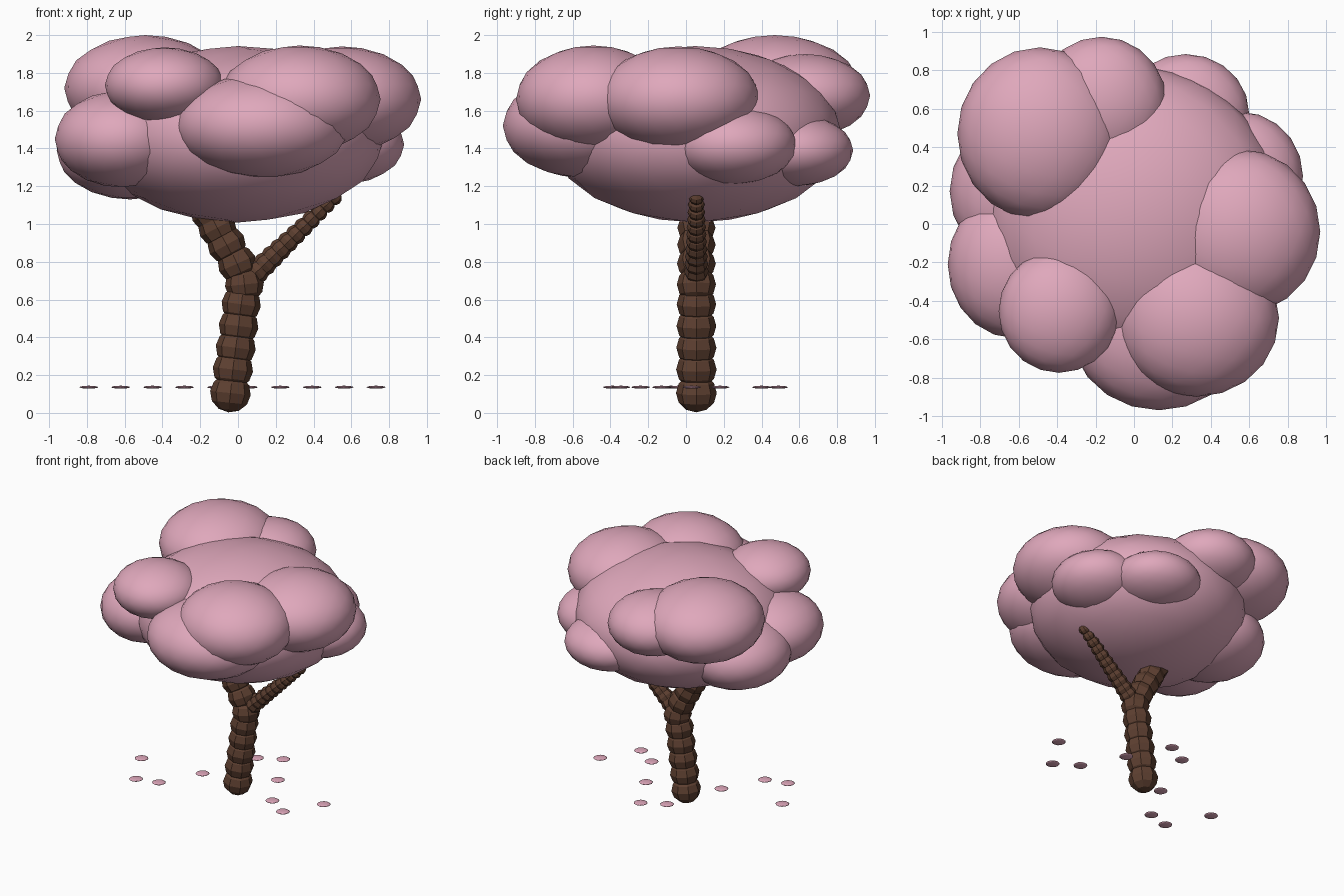
import bpy, bmesh
from mathutils import Vector, Matrix

cube = bpy.data.objects.get("Cube")
if cube:
    bpy.data.objects.remove(cube, do_unlink=True)


def material(name, rgb):
    m = bpy.data.materials.new(name)
    m.use_nodes = True
    m.diffuse_color = (*rgb, 1)
    m.node_tree.nodes["Principled BSDF"].inputs["Base Color"].default_value = (*rgb, 1)
    return m


pink = material("blossom pink", (0.74, 0.39, 0.50))
brown = material("bark brown", (0.11, 0.05, 0.03))


def finish(bm, name, mat, smooth):
    mesh = bpy.data.meshes.new(name)
    for f in bm.faces:
        f.smooth = smooth
    bm.to_mesh(mesh)
    bm.free()
    mesh.materials.append(mat)
    obj = bpy.data.objects.new(name, mesh)
    bpy.context.collection.objects.link(obj)
    return obj


def blob(name, center, radii):
    bm = bmesh.new()
    mat = Matrix.Translation(center) @ Matrix.Diagonal((*radii, 1))
    bmesh.ops.create_icosphere(bm, subdivisions=3, radius=1, matrix=mat)
    return finish(bm, name, pink, True)


def bead_chain(name, points, r_start, r_end, squash):
    """Row of faceted beads, each turned along the path."""
    bm = bmesh.new()
    pts = [Vector(p) for p in points]
    for i, p in enumerate(pts):
        along = pts[min(i + 1, len(pts) - 1)] - pts[max(i - 1, 0)]
        r = r_start + (r_end - r_start) * i / (len(pts) - 1)
        turn = Vector((0, 0, 1)).rotation_difference(along).to_matrix().to_4x4()
        mat = Matrix.Translation(p) @ turn @ Matrix.Diagonal((r, r, r * squash, 1))
        bmesh.ops.create_uvsphere(bm, u_segments=8, v_segments=6, radius=1, matrix=mat)
    return finish(bm, name, brown, False)


# Trunk and side branch
Y = 0.055
trunk_path = [(-0.04, 0.105), (-0.027, 0.23), (-0.012, 0.345), (0.003, 0.46),
              (0.017, 0.575), (0.034, 0.68), (-0.005, 0.79), (-0.06, 0.89),
              (-0.11, 0.98), (-0.15, 1.06)]
bead_chain("trunk", [(x, Y, z) for x, z in trunk_path], 0.108, 0.1, 0.95)

start, end = Vector((0.06, Y, 0.71)), Vector((0.51, Y, 1.14))
bead_chain("branch", [start.lerp(end, i / 11) for i in range(12)], 0.068, 0.042, 0.9)

# Canopy of overlapping flattened puffs
blob("canopy_core", (0, 0.05, 1.475), (0.78, 0.775, 0.467))
puffs = {
    "puff_back_right_high": ((-0.49, 0.47, 1.72), (0.43, 0.45, 0.28)),
    "puff_back_high": ((-0.17, 0.63, 1.68), (0.34, 0.345, 0.22)),
    "puff_front_right_high": ((-0.39, -0.455, 1.735), (0.315, 0.32, 0.2)),
    "puff_front_left_high": ((0.325, -0.49, 1.66), (0.43, 0.41, 0.285)),
    "puff_left_high": ((0.55, -0.04, 1.66), (0.42, 0.43, 0.28)),
    "puff_front_low": ((0.13, -0.55, 1.52), (0.46, 0.42, 0.275)),
    "puff_right_low": ((-0.62, -0.21, 1.45), (0.35, 0.385, 0.255)),
    "puff_back_right_low": ((-0.57, 0.17, 1.39), (0.39, 0.4, 0.26)),
    "puff_back_left_low": ((0.27, 0.575, 1.39), (0.33, 0.31, 0.19)),
    "puff_left_low": ((0.55, 0.25, 1.42), (0.33, 0.335, 0.21)),
}
for name, (center, radii) in puffs.items():
    blob(name, center, radii)

# Floating petals, evenly spaced across the width
petal_y = [-0.08, -0.39, -0.345, -0.04, 0.4, 0.49, 0.18, -0.13, -0.24, 0.03]
for i, y in enumerate(petal_y):
    bm = bmesh.new()
    mat = Matrix.Translation((-0.79 + 0.169 * i, y, 0.136)) @ Matrix.Diagonal((0.05, 0.05, 0.008, 1))
    bmesh.ops.create_uvsphere(bm, u_segments=12, v_segments=6, radius=1, matrix=mat)
    finish(bm, f"petal_{i + 1}", pink, True)
